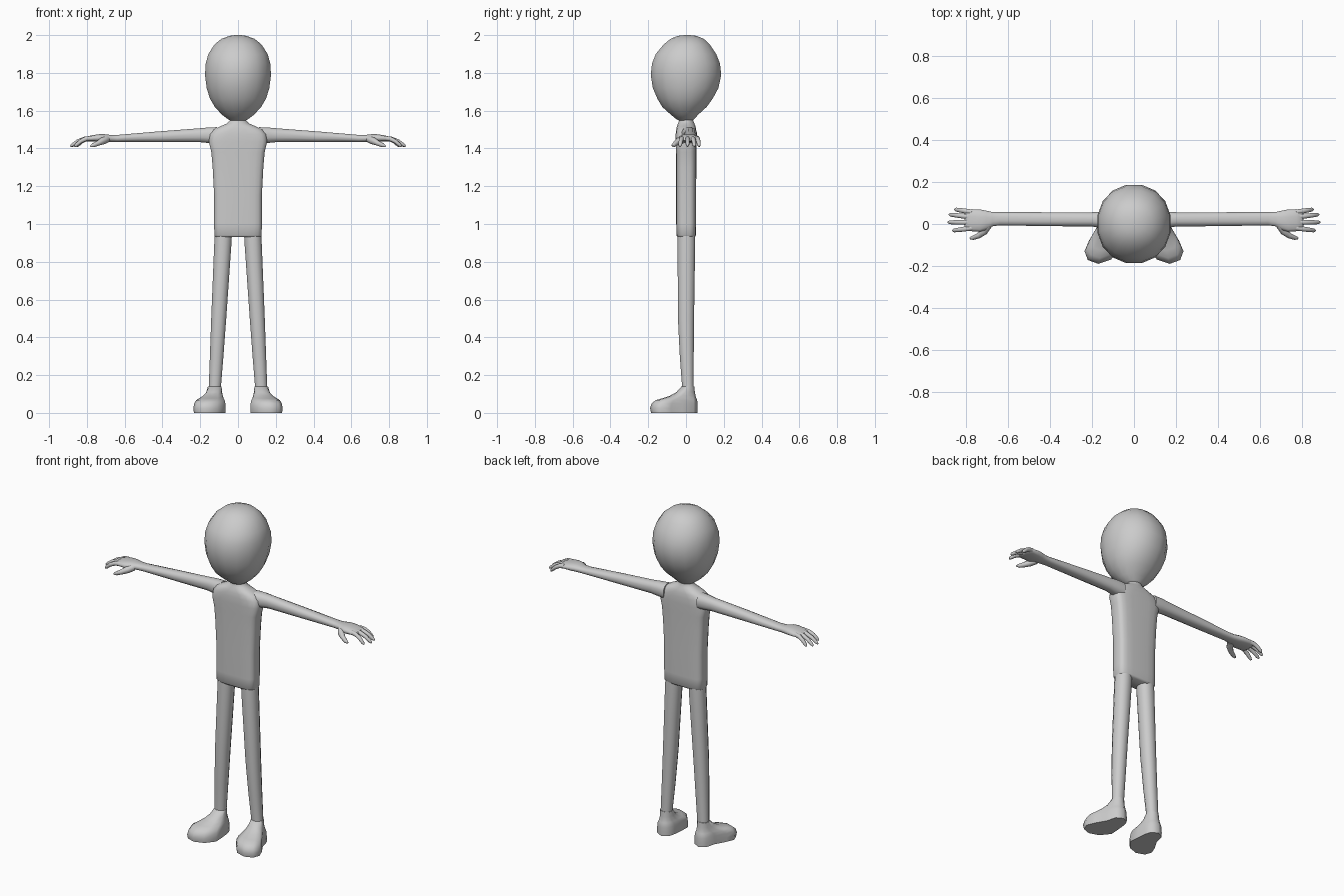
import bpy, bmesh, math
from mathutils import Vector

if "Cube" in bpy.data.objects:
    bpy.data.objects.remove(bpy.data.objects["Cube"])

GREY = bpy.data.materials.new("plain grey")
GREY.diffuse_color = (0.6, 0.6, 0.6, 1)
GREY.use_nodes = True
GREY.node_tree.nodes["Principled BSDF"].inputs["Base Color"].default_value = GREY.diffuse_color


def ring(c, u, v, n=12, power=2.0):
    """Superellipse of n points around c, spanned by half-axes u and v."""
    c, u, v = Vector(c), Vector(u), Vector(v)
    pts = []
    for i in range(n):
        a = 2 * math.pi * (i + 0.5) / n
        s, t = math.cos(a), math.sin(a)
        s = math.copysign(abs(s) ** (2 / power), s)
        t = math.copysign(abs(t) ** (2 / power), t)
        pts.append(c + u * s + v * t)
    return pts


def loft(name, rings, mirror=False, angle=65):
    """Skin a list of equal-length rings and cap both ends."""
    bm = bmesh.new()
    vs = [[bm.verts.new(p) for p in r] for r in rings]
    n = len(vs[0])
    for a, b in zip(vs, vs[1:]):
        for i in range(n):
            j = (i + 1) % n
            bm.faces.new((a[i], a[j], b[j], b[i]))
    bm.faces.new(vs[0][::-1])
    bm.faces.new(vs[-1])
    bmesh.ops.recalc_face_normals(bm, faces=bm.faces)
    me = bpy.data.meshes.new(name)
    bm.to_mesh(me)
    bm.free()
    me.materials.append(GREY)
    ob = bpy.data.objects.new(name, me)
    bpy.context.collection.objects.link(ob)
    bpy.ops.object.select_all(action='DESELECT')
    ob.select_set(True)
    bpy.context.view_layer.objects.active = ob
    bpy.ops.object.shade_smooth_by_angle(angle=math.radians(angle))
    if mirror:
        ob.modifiers.new("Mirror", 'MIRROR')
    return ob


def flat(z, hx, hy, cx=0, cy=0, n=12, power=2.0):
    """Horizontal ring."""
    return ring((cx, cy, z), (hx, 0, 0), (0, hy, 0), n, power)


def upright(x, cy, cz, hy, hz, power=2.0):
    """Ring facing along x."""
    return ring((x, cy, cz), (0, hy, 0), (0, 0, hz), 12, power)


def tube(name, path, radii):
    """Tapered tube through path points, rings square to the path."""
    pts = [Vector(p) for p in path]
    rings = []
    for i, p in enumerate(pts):
        d = (pts[min(i + 1, len(pts) - 1)] - pts[max(i - 1, 0)]).normalized()
        u = d.cross(Vector((0, 0, 1))).normalized()
        rings.append(ring(p, u * radii[i], d.cross(u) * radii[i], 8))
    loft(name, rings, mirror=True)


# head: z, half width, half depth, y centre
head = [(1.543, .03, .03, 0), (1.555, .055, .048, -.004), (1.58, .088, .075, -.008),
        (1.62, .125, .12, -.008), (1.665, .152, .15, -.005), (1.72, .169, .177, -.002),
        (1.79, .178, .19, 0), (1.85, .174, .183, 0), (1.90, .16, .163, 0),
        (1.95, .127, .125, .004), (1.98, .09, .09, .006), (1.996, .045, .05, .006),
        (2.0, .012, .014, .006)]
loft("head", [flat(z, hx, hy, 0, cy, 16, 2.1) for z, hx, hy, cy in head])

# torso with sloping shoulders and neck: z, half width, half depth, squareness
torso = [(.93, .119, .045, 4), (.94, .126, .052, 4), (1.0, .127, .053, 4),
         (1.15, .127, .053, 4), (1.3, .135, .054, 4), (1.38, .142, .055, 4),
         (1.435, .155, .056, 4), (1.475, .15, .056, 3.5), (1.50, .13, .053, 3),
         (1.517, .095, .05, 2.5), (1.532, .06, .044, 2), (1.55, .043, .037, 2),
         (1.59, .04, .036, 2)]
loft("torso_and_neck", [flat(z, hx, hy, 0, .001, 20, p) for z, hx, hy, p in torso])

# arms running into the palms: x, y centre, z centre, half width, half height
arm = [(.11, .015, 1.468, .045, .046), (.16, .02, 1.47, .04, .042), (.20, .022, 1.47, .035, .038),
       (.42, .023, 1.462, .034, .029), (.64, .025, 1.453, .032, .019),
       (.675, .023, 1.453, .035, .019), (.705, .018, 1.455, .047, .021),
       (.735, .016, 1.455, .055, .021), (.775, .018, 1.453, .054, .017),
       (.80, .019, 1.45, .05, .013), (.808, .019, 1.448, .044, .007)]
loft("arm", [upright(*a, power=2.4) for a in arm], mirror=True)

# fingers: y at knuckle, y at tip, tip x
for name, y0, y1, tip in (("little_finger", .058, .07, .855), ("ring_finger", .034, .045, .882),
                          ("middle_finger", .008, .008, .888), ("index_finger", -.02, -.032, .865)):
    dx = tip - .78
    path = [(.78 + dx * t, y0 + (y1 - y0) * t, z) for t, z in
            ((-.1, 1.455), (.3, 1.451), (.62, 1.438), (.9, 1.418), (1, 1.410))]
    tube(name, path, (.013, .0125, .0115, .0095, .004))
tube("thumb", [(.695, -.005, 1.45), (.715, -.035, 1.44), (.74, -.055, 1.428),
               (.768, -.066, 1.416), (.782, -.068, 1.411)], (.02, .019, .014, .011, .005))

# legs: z, x centre, y centre, half width, half depth
leg = [(.96, .077, .002, .047, .047), (.9, .08, .002, .047, .048), (.7, .091, .001, .044, .046),
       (.5, .102, 0, .041, .044), (.3, .113, .004, .037, .038), (.13, .123, .01, .033, .031),
       (.10, .124, .01, .033, .031)]
loft("leg", [flat(z, hx, hy, cx, cy, 12, 2.2) for z, cx, cy, hx, hy in leg], mirror=True)

# shoes: sole outline blended upward into a round ankle opening
sole = [(.125, .062), (.165, .04), (.18, -.02), (.215, -.08), (.236, -.13), (.22, -.172),
        (.17, -.19), (.11, -.17), (.066, -.115), (.07, -.05), (.075, 0), (.085, .04)]
ankle = [(.123 + .036 * math.sin(i * math.pi / 6), .01 + .034 * math.cos(i * math.pi / 6))
         for i in range(12)]
levels = [(0, .03), (.025, 0), (.05, .05), (.067, .17), (.077, .38), (.09, .62), (.11, .84), (.14, 1)]
loft("shoe", [[Vector((s[0] + (a[0] - s[0]) * t, s[1] + (a[1] - s[1]) * t, z))
               for s, a in zip(sole, ankle)] for z, t in levels], mirror=True)
